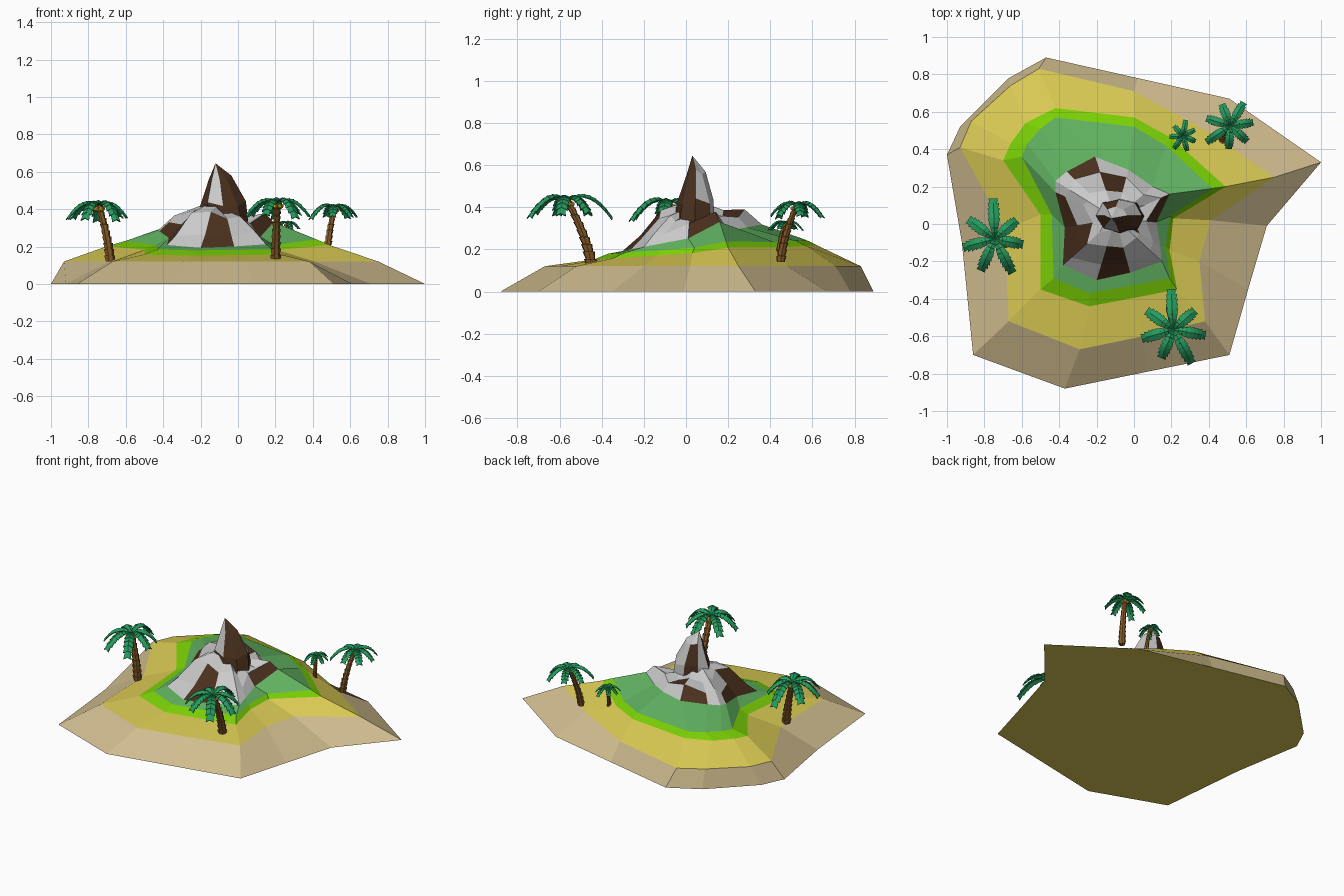
import bpy, bmesh, math, random
from mathutils import Vector, Matrix

if "Cube" in bpy.data.objects:
    bpy.data.objects.remove(bpy.data.objects["Cube"])

random.seed(4)


def mat(name, r, g, b):
    m = bpy.data.materials.new(name)
    m.diffuse_color = [(c / 255) ** 2.2 for c in (r, g, b)] + [1]
    m.use_nodes = True
    m.node_tree.nodes["Principled BSDF"].inputs["Base Color"].default_value = m.diffuse_color
    return m


BEACH = mat("beach", 208, 188, 142)
SAND = mat("sand", 216, 200, 84)
LIME = mat("lime_grass", 122, 208, 14)
GRASS = mat("grass", 98, 178, 98)
STONE = mat("stone", 188, 188, 188)
EARTH = mat("dark_rock", 76, 52, 35)
BARK = mat("bark", 140, 95, 45)
LEAF = mat("leaf", 42, 155, 95)
FRUIT = mat("fruit", 215, 190, 50)


def finish(name, bm, mats):
    me = bpy.data.meshes.new(name)
    bm.to_mesh(me)
    bm.free()
    for m in mats:
        me.materials.append(m)
    ob = bpy.data.objects.new(name, me)
    bpy.context.collection.objects.link(ob)
    return ob


def loft(name, rings, mats, pick, cap_mats=(0, 0), apex=None):
    """Skin equal-count rings; pick(level, side) gives the material index."""
    bm = bmesh.new()
    vs = [[bm.verts.new(p) for p in ring] for ring in rings]
    n = len(vs[0])
    for k in range(len(vs) - 1):
        for i in range(n):
            j = (i + 1) % n
            f = bm.faces.new((vs[k][i], vs[k][j], vs[k + 1][j], vs[k + 1][i]))
            f.material_index = pick(k, i)
    bm.faces.new(vs[0]).material_index = cap_mats[0]
    if apex:
        tip = bm.verts.new(apex)
        for i in range(n):
            f = bm.faces.new((vs[-1][i], vs[-1][(i + 1) % n], tip))
            f.material_index = pick(len(vs) - 1, i)
    else:
        bm.faces.new(vs[-1]).material_index = cap_mats[1]
    bmesh.ops.recalc_face_normals(bm, faces=bm.faces)
    return finish(name, bm, mats)


# Island contours, clockwise from the left corner; index 6 is the ridge
shore = [(-1, .37), (-.93, .52), (-.67, .78), (-.47, .89), (.02, .78), (.51, .67), (1, .33),
         (.71, -.01), (.61, -.35), (.51, -.70), (.07, -.79), (-.37, -.88), (-.86, -.70), (-.92, -.1)]
beach_top = [(-.93, .41), (-.87, .55), (-.66, .74), (-.51, .83), (0, .71), (.42, .48), (.75, .25),
             (.41, .02), (.35, -.2), (.38, -.52), (.05, -.6), (-.29, -.67), (-.67, -.52), (-.69, -.03)]
lime_edge = [(-.70, .34), (-.66, .43), (-.58, .54), (-.42, .62), (0, .57), (.2, .46), (.49, .20),
             (.21, .03), (.19, -.14), (.23, -.35), (0, -.395), (-.24, -.44), (-.5, -.35), (-.5, .05)]
grass_edge = [(-.60, .36), (-.57, .43), (-.50, .51), (-.42, .57), (0, .52), (.17, .42), (.42, .19),
              (.19, .04), (.17, -.12), (.19, -.29), (-.02, -.33), (-.24, -.37), (-.43, -.29), (-.44, .05)]
rock_foot = [(-.42, .17), (-.42, .23), (-.36, .28), (-.21, .36), (-.03, .29), (.1, .2), (.19, .16),
             (.12, .01), (.14, -.12), (.15, -.2), (-.02, -.26), (-.2, -.3), (-.38, -.22), (-.37, -.02)]


def contour(pts, z, slope=0, ridge=0):
    return [Vector((x, y, z + slope * y + (ridge if i == 6 else 0))) for i, (x, y) in enumerate(pts)]


foot = contour(rock_foot, .25, .19, .05)
loft("island_ground",
     [contour(shore, 0), contour(beach_top, .12), contour(lime_edge, .18, .065, .015),
      contour(grass_edge, .205, .07, .02), foot],
     [BEACH, SAND, LIME, GRASS], lambda k, i: k, (1, 3))

# Rocky mound rising from the grass
centre = Vector((-.1, .03, 0))


def inset(f, height):
    ring = []
    for i, p in enumerate(foot):
        q = p.lerp(centre, f + (.05 if i % 2 else -.04))
        q.z = height(p, q) + (.012 if i % 2 else -.012)
        ring.append(q)
    return ring


brown = {0: {2, 6, 10, 12, 13}, 1: {3, 10, 12}, 2: {7}}
loft("rock_mound",
     [foot,
      inset(.2, lambda p, q: p.z + .06),
      inset(.5, lambda p, q: .37 - .16 * (q.x + .12)),
      inset(.75, lambda p, q: .395 - .4 * (q.x + .1))],
     [STONE, EARTH], lambda k, i: int(i in brown.get(k, ())))

# Sharp central spire
rings = []
for r, x, y, z in [(.12, -.07, .04, .31), (.10, -.08, .045, .43), (.05, -.098, .045, .565)]:
    ring = []
    for i in range(8):
        a = i * math.tau / 8
        s = r * random.uniform(.88, 1.1)
        ring.append((x + 1.15 * s * math.cos(a), y + .9 * s * math.sin(a), z + random.uniform(-.02, .02)))
    rings.append(ring)
spire_brown = {0: {0, 2, 4, 5, 6, 7}, 1: {2, 4, 6, 7}, 2: {4, 6, 7}}
loft("rock_spire", rings, [STONE, EARTH], lambda k, i: int(i in spire_brown[k]), apex=(-.12, .03, .645))


def frond(bm, top, a, length, width):
    """Drooping leaf made of overlapping roof-shaped scales."""
    out = Vector((math.cos(a), math.sin(a), 0))
    side = Vector((-out.y, out.x, 0))
    n = 8

    def section(t, w, drop):
        c = top + out * length * t + Vector((0, 0, length * (.75 * t - 1.1 * t * t) - drop))
        sag = Vector((0, 0, -.45 * w))
        return [bm.verts.new(p) for p in (c - side * w + sag, c, c + side * w + sag)]

    for i in range(n):
        t = i / n
        w = width * (.35 + .65 * min(1, t * 3)) * (1 if t < .7 else 1 - 1.4 * (t - .7))
        b = section(t, w * .72, 0)
        e = section(min(1.03, t + 1.25 / n), w, -.003)
        bm.faces.new((b[0], e[0], e[1], b[1]))
        bm.faces.new((b[1], e[1], e[2], b[2]))


def palm(name, base, top, size, turn, lengths):
    base, top = Vector(base), Vector(top)
    # Ringed, slightly curved trunk
    rings, n = [], 9
    for i in range(n):
        for t, flare in ((i / n, .82), ((i + .97) / n, 1.12)):
            c = base.lerp(top, t)
            bend = t ** 1.5
            c.x = base.x + (top.x - base.x) * bend
            c.y = base.y + (top.y - base.y) * bend
            r = size * (.029 - .012 * t) * flare
            rings.append([c + Vector((r * math.cos(k * math.tau / 7), r * math.sin(k * math.tau / 7), 0))
                          for k in range(7)])
    loft(name + "_trunk", rings, [BARK], lambda k, i: 0)
    # Crown of fronds
    bm = bmesh.new()
    for i, length in enumerate(lengths):
        frond(bm, top, turn + i * math.tau / len(lengths), length, .033 * size)
    ob = finish(name + "_fronds", bm, [LEAF])
    mod = ob.modifiers.new("thickness", "SOLIDIFY")
    mod.thickness = .006 * size
    # Fruit cluster under the crown
    bm = bmesh.new()
    for k in range(5):
        a = turn + k * math.tau / 5
        p = top + Vector((math.cos(a), math.sin(a), -.9)) * .022 * size
        bmesh.ops.create_icosphere(bm, subdivisions=1, radius=.015 * size, matrix=Matrix.Translation(p))
    finish(name + "_fruit", bm, [FRUIT])


palm("left_palm", (-.685, -.1, .12), (-.745, -.08, .42), 1, math.radians(92),
     [.21, .17, .17, .18, .2, .15, .15])
palm("front_palm", (.2, -.45, .12), (.21, -.565, .435), 1, math.radians(93),
     [.21, .17, .17, .16, .2, .17, .15])
palm("right_palm", (.475, .45, .14), (.515, .525, .41), .8, math.radians(60),
     [.14, .12, .13, .15, .12, .12, .12])
palm("small_palm", (.27, .44, .18), (.262, .47, .325), .5, math.radians(80),
     [.085, .07, .07, .08, .08, .07, .07])
